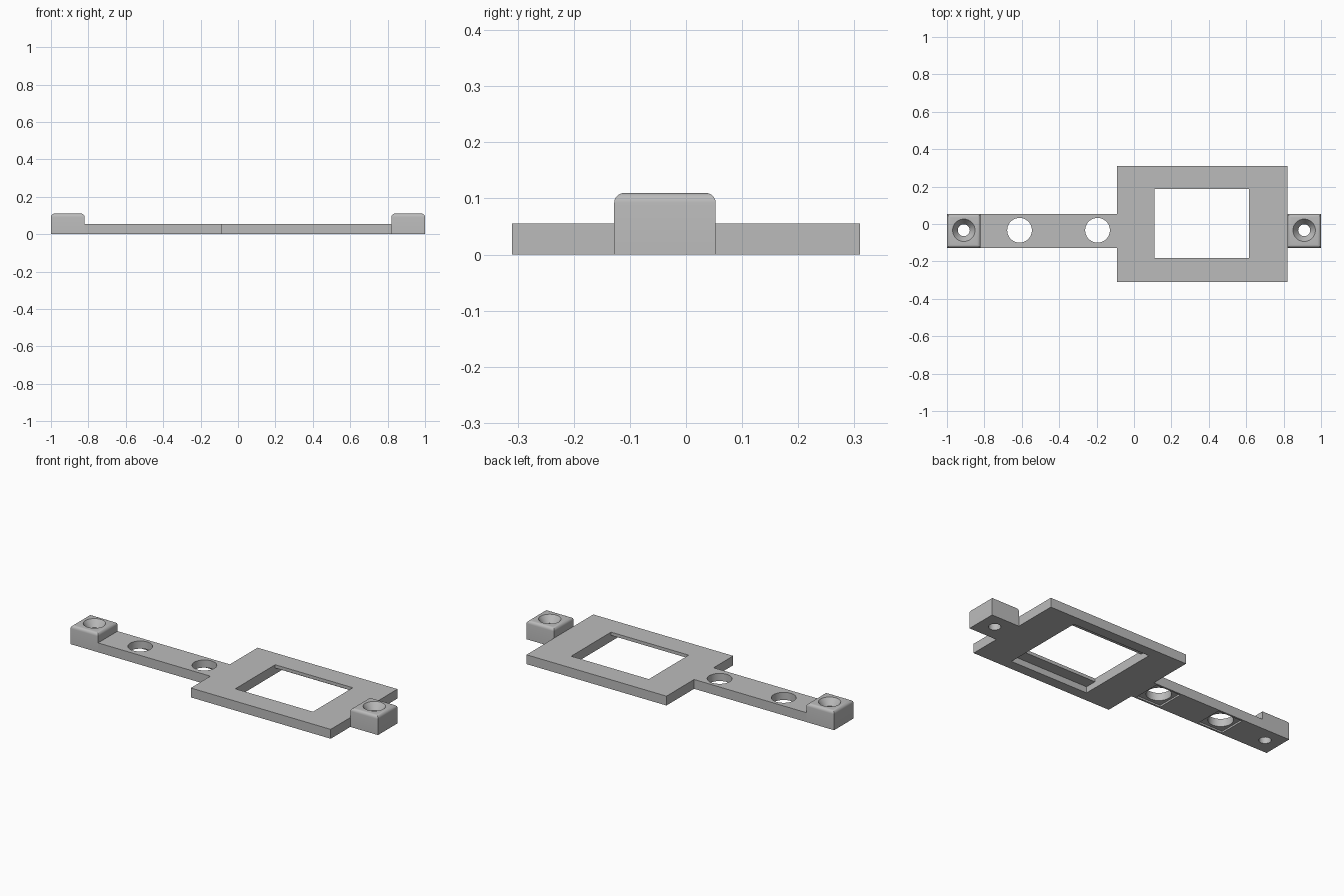
import bpy
import bmesh
import math

if "Cube" in bpy.data.objects:
    bpy.data.objects.remove(bpy.data.objects["Cube"], do_unlink=True)

# Single plain material
grey = bpy.data.materials.new("plain grey")
grey.use_nodes = True
colour = (0.5, 0.5, 0.5, 1)
grey.diffuse_color = colour
grey.node_tree.nodes["Principled BSDF"].inputs["Base Color"].default_value = colour

HIGH = 0.055        # plate thickness
TALL = 0.11         # end block height
FRONT, BACK = -0.128, 0.053
MID = (FRONT + BACK) / 2


def make(name, bm):
    bmesh.ops.recalc_face_normals(bm, faces=bm.faces)
    mesh = bpy.data.meshes.new(name)
    bm.to_mesh(mesh)
    bm.free()
    obj = bpy.data.objects.new(name, mesh)
    bpy.context.collection.objects.link(obj)
    mesh.materials.append(grey)
    return obj


def prism(name, outline, z0, z1, round_top=0):
    """Extrude a flat outline upwards, optionally rounding its top edges."""
    bm = bmesh.new()
    base = bm.faces.new([bm.verts.new((x, y, z0)) for x, y in outline])
    ext = bmesh.ops.extrude_face_region(bm, geom=[base])["geom"]
    top = [v for v in ext if isinstance(v, bmesh.types.BMVert)]
    bmesh.ops.translate(bm, verts=top, vec=(0, 0, z1 - z0))
    if round_top:
        edges = [e for e in bm.edges if all(v in top for v in e.verts)]
        bmesh.ops.bevel(bm, geom=edges, offset=round_top, segments=5,
                        profile=0.5, affect='EDGES')
    return make(name, bm)


def box(name, x0, x1, y0, y1, z0, z1, round_top=0):
    outline = [(x0, y0), (x1, y0), (x1, y1), (x0, y1)]
    return prism(name, outline, z0, z1, round_top)


def lathe(name, x, y, profile, sides=48):
    """Closed turned solid from (radius, height) points."""
    bm = bmesh.new()
    rings = [[bm.verts.new((x + r * math.cos(math.tau * i / sides),
                            y + r * math.sin(math.tau * i / sides), z))
              for i in range(sides)] for r, z in profile]
    for a, b in zip(rings, rings[1:]):
        for i in range(sides):
            j = (i + 1) % sides
            bm.faces.new((a[i], a[j], b[j], b[i]))
    bm.faces.new(rings[0])
    bm.faces.new(rings[-1])
    return make(name, bm)


def cut(target, cutter):
    cutter.hide_render = True
    mod = target.modifiers.new(cutter.name, 'BOOLEAN')
    mod.operation = 'DIFFERENCE'
    mod.solver = 'EXACT'
    mod.object = cutter
    bpy.context.view_layer.objects.active = target
    bpy.ops.object.modifier_apply(modifier=mod.name)
    bpy.data.objects.remove(cutter, do_unlink=True)


# Frame and arm as one plate
plate = prism("frame_and_arm", [
    (-0.82, FRONT), (-0.09, FRONT), (-0.09, -0.31), (0.82, -0.31),
    (0.82, 0.31), (-0.09, 0.31), (-0.09, BACK), (-0.82, BACK)], 0, HIGH)

# Window, with a wider recess underneath that leaves a thin lip front and back
cut(plate, box("window_cut", 0.11, 0.615, -0.182, 0.188, -0.1, 0.2))
cut(plate, box("window_recess", 0.11, 0.615, -0.25, 0.25, -0.1, 0.036))

# Arm holes, each in a shallow square recess on the underside
for x in (-0.612, -0.195):
    cut(plate, lathe("arm_hole", x, MID + 0.004,
                     [(0.066, -0.1), (0.066, 0.2)]))
    cut(plate, box("arm_recess", x - 0.08, x + 0.08,
                   MID - 0.08, MID + 0.08, -0.1, 0.01))

# End blocks with countersunk screw holes
blocks = []
for name, x0 in (("right_end_block", -1), ("left_end_block", 0.82)):
    block = box(name, x0, x0 + 0.18, FRONT, BACK, 0, TALL, 0.018)
    cut(block, lathe("screw_hole", x0 + 0.09, MID + 0.004, [
        (0.032, -0.1), (0.032, 0.07), (0.06, TALL), (0.06, 0.2)]))
    blocks.append(block)

# Smooth the rounded parts only
for obj in [plate] + blocks:
    bpy.ops.object.select_all(action='DESELECT')
    obj.select_set(True)
    bpy.context.view_layer.objects.active = obj
    bpy.ops.object.shade_smooth_by_angle(angle=math.radians(30))
